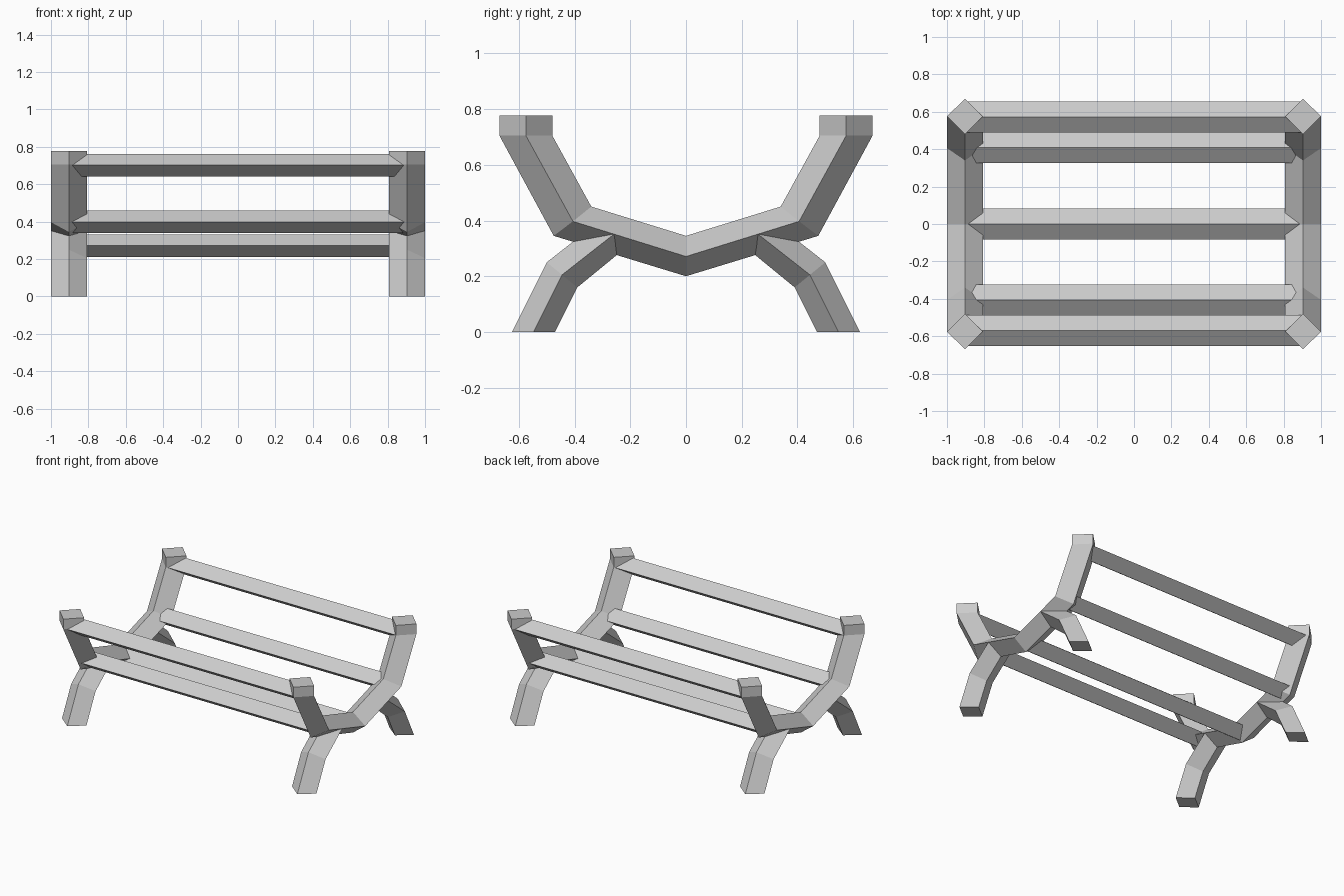
import bpy, bmesh

if "Cube" in bpy.data.objects:
    bpy.data.objects.remove(bpy.data.objects["Cube"])

FRAME_X, HALF_X = 0.904, 0.096   # end frame centre and half width
RAIL_Y, RAIL_Z = 0.082, 0.06     # rail half sizes


def loft(name, rings):
    """Skin a list of four-point rings into a closed beam."""
    bm = bmesh.new()
    loops = [[bm.verts.new(p) for p in ring] for ring in rings]
    for a, b in zip(loops, loops[1:]):
        for i in range(4):
            j = (i + 1) % 4
            bm.faces.new((a[i], a[j], b[j], b[i]))
    bm.faces.new(loops[0])
    bm.faces.new(loops[-1])
    bmesh.ops.recalc_face_normals(bm, faces=bm.faces)
    mesh = bpy.data.meshes.new(name)
    bm.to_mesh(mesh)
    bm.free()
    obj = bpy.data.objects.new(name, mesh)
    bpy.context.collection.objects.link(obj)
    return obj


def frame_beam(name, x, stations):
    """Diamond beam in the yz plane; each station is inner, ridge, outer."""
    rings = []
    for inner, ridge, outer in stations:
        rings.append([(x, *inner), (x + HALF_X, *ridge),
                      (x, *outer), (x - HALF_X, *ridge)])
    return loft(name, rings)


def flip(station):
    return [(-y, z) for y, z in station]


# Cradle stations from the middle up to the post top
middle = [(0, 0.345), (0, 0.271), (0, 0.2)]
arm = [
    [(0.34, 0.45), (0.406, 0.397), (0.475, 0.345)],
    [(0.48, 0.705), (0.575, 0.705), (0.67, 0.705)],
    [(0.48, 0.777), (0.575, 0.777), (0.67, 0.777)],
]
cradle = [flip(s) for s in reversed(arm)] + [middle] + arm

# Leg stations from the floor up into the cradle
leg = [
    [(0.47, 0), (0.547, 0), (0.625, 0)],
    [(0.39, 0.16), (0.445, 0.205), (0.50, 0.25)],
    [(0.213, 0.305), (0.26, 0.35), (0.315, 0.395)],
]

# End frames
for side, x in (("left", -FRAME_X), ("right", FRAME_X)):
    frame_beam(f"{side}_cradle", x, cradle)
    frame_beam(f"{side}_back_leg", x, leg)
    frame_beam(f"{side}_front_leg", x, [flip(s) for s in leg])

# Long rails with a diamond section
rails = {"front_top_rail": (-0.569, 0.702), "back_top_rail": (0.572, 0.702),
         "front_middle_rail": (-0.406, 0.399), "back_middle_rail": (0.408, 0.399),
         "bottom_rail": (0, 0.272)}
for name, (y, z) in rails.items():
    loft(name, [[(x, y, z + RAIL_Z), (x, y + RAIL_Y, z),
                 (x, y, z - RAIL_Z), (x, y - RAIL_Y, z)]
                for x in (-FRAME_X, FRAME_X)])
